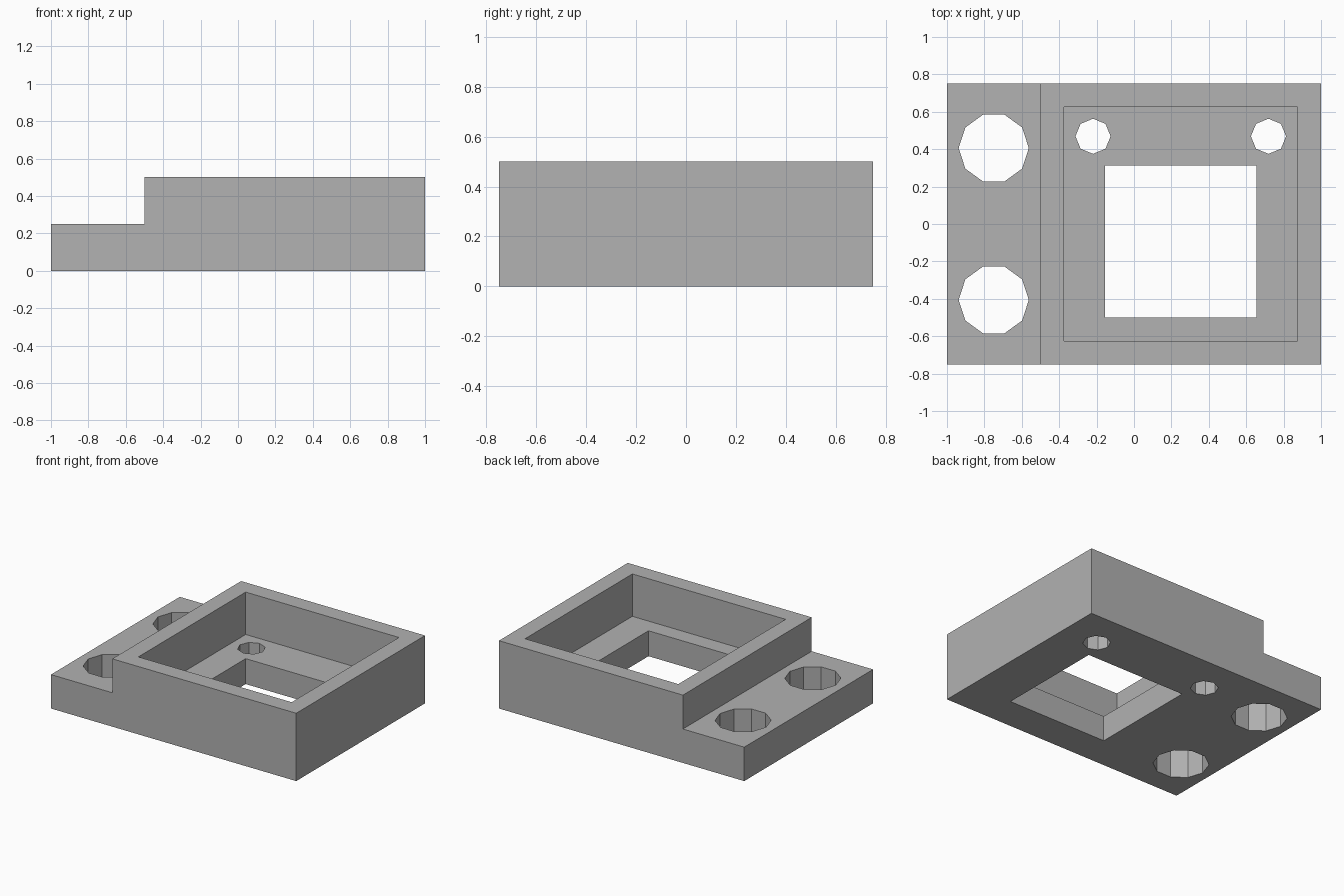
import bpy
import bmesh
from mathutils import Matrix, Vector

cube = bpy.data.objects.get("Cube")
if cube:
    bpy.data.objects.remove(cube, do_unlink=True)

grey = bpy.data.materials.new("plain grey")
grey.use_nodes = True
grey.diffuse_color = (0.445, 0.445, 0.445, 1)
grey.node_tree.nodes["Principled BSDF"].inputs["Base Color"].default_value = grey.diffuse_color


def make_object(name, bm):
    bmesh.ops.recalc_face_normals(bm, faces=bm.faces)
    mesh = bpy.data.meshes.new(name)
    bm.to_mesh(mesh)
    bm.free()
    mesh.materials.append(grey)
    obj = bpy.data.objects.new(name, mesh)
    bpy.context.collection.objects.link(obj)
    return obj


def box(name, low, high):
    low, high = Vector(low), Vector(high)
    bm = bmesh.new()
    bmesh.ops.create_cube(bm, size=1, matrix=Matrix.Translation((low + high) / 2)
                          @ Matrix.Diagonal((*(high - low), 1)))
    return make_object(name, bm)


def drill(name, x, y, radius, sides):
    bm = bmesh.new()
    bmesh.ops.create_cone(bm, cap_ends=True, segments=sides, radius1=radius, radius2=radius,
                          depth=2, matrix=Matrix.Translation((x, y, 0))
                          @ Matrix.Rotation(-1.5707963, 4, "Z"))
    return make_object(name, bm)


# Stepped body: side profile extruded from front to back
profile = [(-1, 0), (1, 0), (1, 0.5), (-0.5, 0.5), (-0.5, 0.25), (-1, 0.25)]
bm = bmesh.new()
face = bm.faces.new([bm.verts.new((x, -0.75, z)) for x, z in profile])
sweep = bmesh.ops.extrude_face_region(bm, geom=[face])["geom"]
bmesh.ops.translate(bm, vec=(0, 1.5, 0), verts=[v for v in sweep if isinstance(v, bmesh.types.BMVert)])
body = make_object("stepped_tray", bm)

# Recessed pocket, window through its floor, flange holes and floor holes
cutters = [
    box("pocket_cutter", (-0.375, -0.625, 0.1875), (0.875, 0.625, 1)),
    box("window_cutter", (-0.156, -0.5, -1), (0.656, 0.3125, 1)),
]
for y in (-0.406, 0.406):
    cutters.append(drill("flange_hole_cutter", -0.75, y, 0.1875, 10))
for x in (-0.219, 0.719):
    cutters.append(drill("floor_hole_cutter", x, 0.469, 0.094, 8))

for cutter in cutters:
    cut = body.modifiers.new(cutter.name, "BOOLEAN")
    cut.operation = "DIFFERENCE"
    cut.solver = "EXACT"
    cut.object = cutter

# Bake the cuts and drop the cutters
depsgraph = bpy.context.evaluated_depsgraph_get()
result = bpy.data.meshes.new_from_object(body.evaluated_get(depsgraph))
body.modifiers.clear()
body.data = result
body.data.materials.clear()
body.data.materials.append(grey)
for polygon in body.data.polygons:
    polygon.material_index = 0
for cutter in cutters:
    bpy.data.objects.remove(cutter, do_unlink=True)
